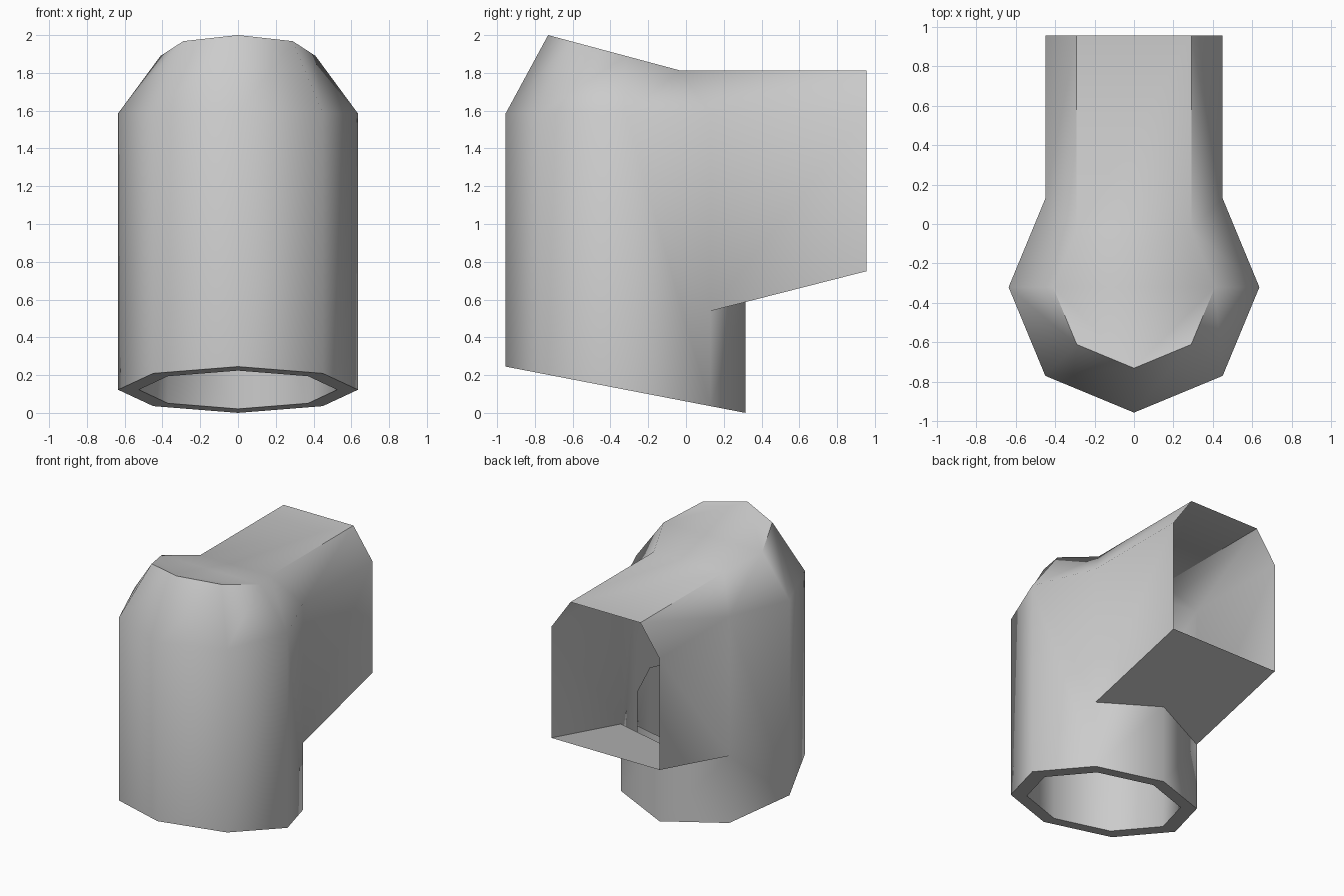
import bpy, bmesh, math
from mathutils import Vector

cube = bpy.data.objects.get("Cube")
if cube:
    bpy.data.objects.remove(cube)

grey = bpy.data.materials.new("plain_grey")
grey.use_nodes = True
grey.diffuse_color = (0.6, 0.6, 0.6, 1)
grey.node_tree.nodes["Principled BSDF"].inputs["Base Color"].default_value = grey.diffuse_color

CENTRE_Y = -0.32
OUTER, INNER, CROWN = 0.635, 0.525, 0.41
SHOULDER, DUCT_TOP, LINER_TOP = 1.585, 1.81, 0.77
BACK = 0.955


def base_z(y):
    return 0.193 * (0.315 - y)


def floor_z(y):
    return 0.75 + 0.255 * (y - BACK)


def crown_z(y):
    return 2.0 - 0.268 * (y + 0.73)


def ring(radius, height):
    """Octagon counted from the rear corner; height is a number or a slope."""
    points = []
    for i in range(8):
        a = math.radians(90 + 45 * i)
        x, y = radius * math.cos(a), CENTRE_Y + radius * math.sin(a)
        points.append(Vector((x, y, height(y) if callable(height) else height)))
    return points


def build(name, polygons):
    bm = bmesh.new()
    for points in polygons:
        bm.faces.new([bm.verts.new(p) for p in points])
    bmesh.ops.remove_doubles(bm, verts=bm.verts, dist=0.0005)
    bmesh.ops.recalc_face_normals(bm, faces=bm.faces)
    mesh = bpy.data.meshes.new(name)
    bm.to_mesh(mesh)
    bm.free()
    mesh.materials.append(grey)
    obj = bpy.data.objects.new(name, mesh)
    bpy.context.collection.objects.link(obj)
    bpy.ops.object.select_all(action='DESELECT')
    obj.select_set(True)
    bpy.context.view_layer.objects.active = obj
    bpy.ops.object.shade_smooth_by_angle(angle=math.radians(50))
    return obj


base = ring(OUTER, base_z)
inner_base = ring(INNER, base_z)
liner_top = ring(INNER, LINER_TOP)
liner_back = ring(INNER, floor_z)
joint = ring(OUTER, floor_z)
shoulder = ring(OUTER, SHOULDER)
crown = ring(CROWN, crown_z)
faces = []

# Upright pipe: outer walls, sloping shoulder, bottom rim and inner liner
for i in range(8):
    j = (i + 1) % 8
    faces.append([base[i], base[j], inner_base[j], inner_base[i]])
    if i in (0, 7):
        faces.append([base[i], base[j], joint[j], joint[i]])
        faces.append([inner_base[i], inner_base[j], liner_back[j], liner_back[i]])
    else:
        wall = [base[i], base[j], shoulder[j], shoulder[i]]
        if i == 1:
            wall.append(joint[1])
        if j == 7:
            wall.insert(2, joint[7])
        faces.append(wall)
        faces.append([shoulder[i], shoulder[j], crown[j], crown[i]])
        liner = [inner_base[i], inner_base[j], liner_top[j], liner_top[i]]
        if i == 1:
            liner.append(liner_back[1])
        if j == 7:
            liner.insert(2, liner_back[7])
        faces.append(liner)

# Sloping crown
faces.append(crown[1:])


# Rear duct, open at its end
def at_end(p, z=None):
    return Vector((p.x, BACK, p.z if z is None else z))


low = {k: at_end(joint[k], floor_z(BACK)) for k in (1, 7)}
mid = {k: at_end(shoulder[k]) for k in (1, 7)}
high = {k: at_end(crown[k]) for k in (1, 7)}
for k in (1, 7):
    faces.append([joint[k], low[k], mid[k], shoulder[k]])
    faces.append([shoulder[k], mid[k], high[k], crown[k]])
faces.append([crown[1], high[1], high[7], crown[7]])
faces.append([joint[0], joint[1], low[1], low[7], joint[7]])

build("pipe_elbow", faces)
